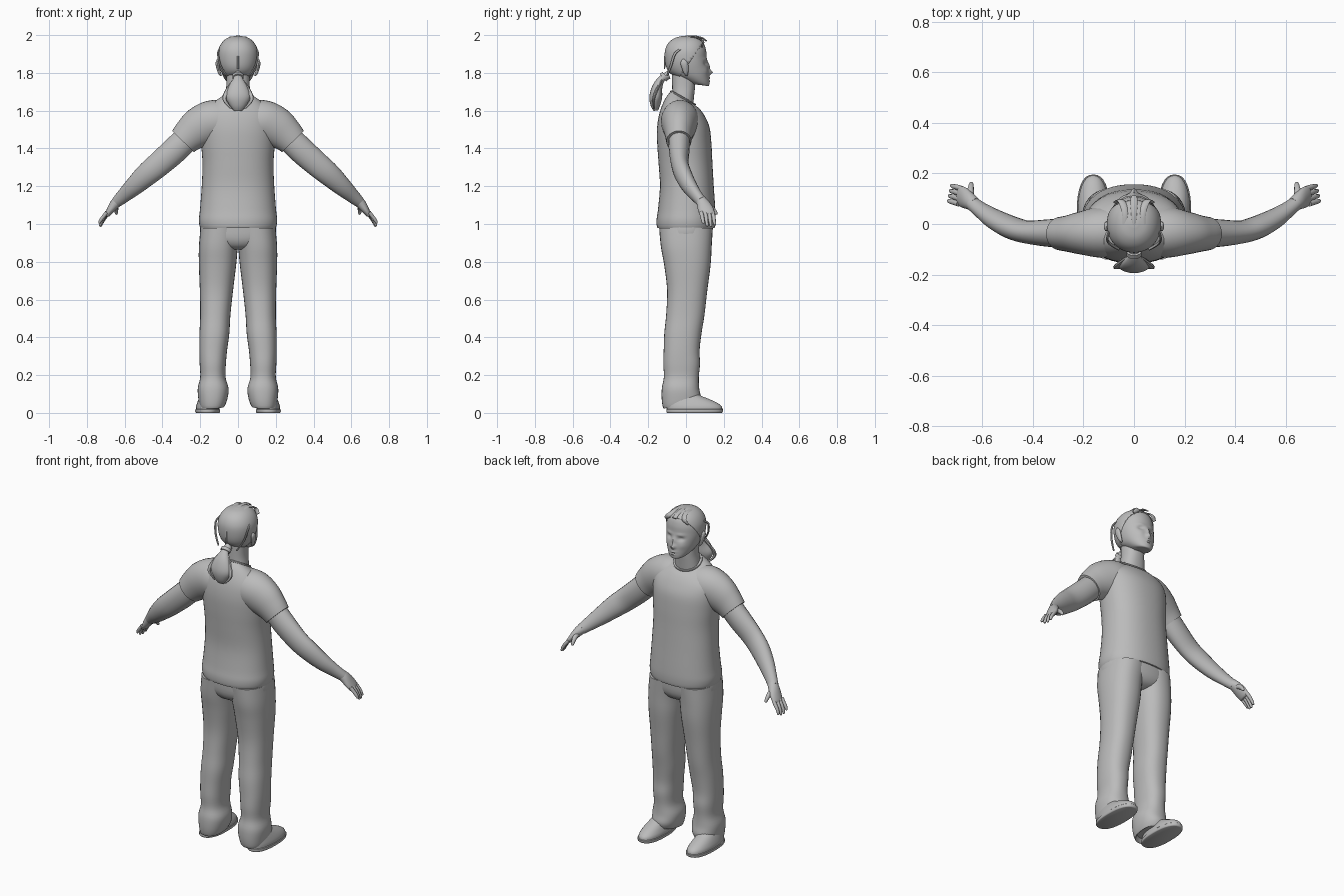
import bpy, bmesh, math
from mathutils import Vector

grey = bpy.data.materials.new("plain_grey")
grey.diffuse_color = (0.5, 0.5, 0.5, 1)


def smooth_path(rows, steps):
    """Catmull-Rom interpolation of rows of numbers."""
    out = []
    for i in range(len(rows) - 1):
        a, b = rows[max(i - 1, 0)], rows[i]
        c, d = rows[i + 1], rows[min(i + 2, len(rows) - 1)]
        for k in range(steps):
            t = k / steps
            out.append([0.5 * (2 * q + (r - p) * t + (2 * p - 5 * q + 4 * r - s) * t * t
                               + (3 * q - p - 3 * r + s) * t ** 3)
                        for p, q, r, s in zip(a, b, c, d)])
    return out + [list(rows[-1])]


def skin(name, rings, side=1):
    """Join closed rings of points into a capped surface."""
    bm = bmesh.new()
    loops = [[bm.verts.new((p[0] * side, p[1], p[2])) for p in r] for r in rings]
    n = len(loops[0])
    for a, b in zip(loops, loops[1:]):
        for i in range(n):
            j = (i + 1) % n
            bm.faces.new((a[i], a[j], b[j], b[i]))
    bm.faces.new(loops[0][::-1])
    bm.faces.new(loops[-1])
    bmesh.ops.recalc_face_normals(bm, faces=bm.faces)
    me = bpy.data.meshes.new(name)
    bm.to_mesh(me)
    bm.free()
    me.materials.append(grey)
    ob = bpy.data.objects.new(name, me)
    bpy.context.collection.objects.link(ob)
    return ob


def power(c, e):
    return math.copysign(abs(c) ** (2 / e), c)


def stack(name, rows, n=32, e=2.3, steps=4, side=1):
    """Upright loft; rows are z, x0, x1, y0, y1, front tilt."""
    rings = []
    for z, x0, x1, y0, y1, tilt in smooth_path(rows, steps):
        ring = []
        for i in range(n):
            t = math.tau * i / n
            cx, cy = power(math.cos(t), e), power(math.sin(t), e)
            ring.append(((x0 + x1) / 2 + (x1 - x0) / 2 * cx,
                         (y0 + y1) / 2 + (y1 - y0) / 2 * cy, z + tilt * cy / 2))
        rings.append(ring)
    return skin(name, rings, side)


def tube(name, rows, ref, n=20, steps=4, side=1):
    """Loft along a path; rows are x, y, z, half size along ref, half size across."""
    pts = smooth_path(rows, steps)
    rings = []
    for i, p in enumerate(pts):
        d = Vector(pts[min(i + 1, len(pts) - 1)][:3]) - Vector(pts[max(i - 1, 0)][:3])
        d.normalize()
        u = Vector(ref)
        u = (u - d * u.dot(d)).normalized()
        v = d.cross(u)
        rings.append([Vector(p[:3]) + u * p[3] * math.cos(math.tau * k / n)
                      + v * p[4] * math.sin(math.tau * k / n) for k in range(n)])
    return skin(name, rings, side)


# Shirt body, with a loose hem and sloping collar
stack("shirt_body", [
    (0.985, -.185, .185, -.135, .135, 0), (0.98, -.2, .2, -.152, .152, 0),
    (1.02, -.207, .207, -.156, .157, 0), (1.08, -.201, .201, -.148, .155, 0),
    (1.2, -.192, .192, -.138, .147, 0), (1.32, -.188, .188, -.145, .14, 0),
    (1.42, -.195, .195, -.152, .135, 0), (1.51, -.2, .2, -.153, .125, 0),
    (1.58, -.19, .19, -.14, .1, -.02), (1.635, -.135, .135, -.112, .072, -.05),
    (1.662, -.088, .088, -.085, .05, -.07), (1.667, -.076, .076, -.076, .044, -.07)],
    n=48, e=2.25)

# Collar band
collar = [(.08 * math.cos(t), -.016 + .062 * math.sin(t), 1.667 - .035 * math.sin(t),
           .006, .007) for t in [math.tau * i / 24 for i in range(25)]]
tube("collar", collar, (0, 0, 1), n=8, steps=1)

# Neck
stack("neck", [(1.6, -.08, .08, -.085, .035, 0), (1.68, -.068, .068, -.074, .043, 0),
               (1.73, -.062, .062, -.073, .048, 0), (1.81, -.062, .062, -.075, .05, 0)])

# Head, with face features pushed in and out of the front
head_rows = [(1.738, -.03, .03, .01, .1, -.01), (1.752, -.055, .055, -.035, .121, -.04),
             (1.785, -.08, .08, -.08, .123, -.03), (1.83, -.096, .096, -.1, .118, 0),
             (1.875, -.103, .103, -.108, .11, 0), (1.92, -.1, .1, -.106, .106, 0),
             (1.957, -.082, .082, -.088, .093, 0), (1.981, -.053, .053, -.055, .065, 0),
             (1.991, -.015, .015, -.012, .02, 0)]
head = stack("head", head_rows, n=72, e=2.1, steps=7)
bumps = [(0, 1.803, .013, .012, .021), (0, 1.835, .01, .022, .009),
         (.038, 1.85, .017, .011, -.011), (-.038, 1.85, .017, .011, -.011),
         (.036, 1.873, .022, .007, .004), (-.036, 1.873, .022, .007, .004),
         (0, 1.772, .02, .006, .007), (0, 1.757, .017, .005, .005),
         (0, 1.765, .017, .003, -.004), (.05, 1.81, .02, .018, .004),
         (-.05, 1.81, .02, .018, .004)]
for v in head.data.vertices:
    if v.co.y > .03:
        x, z = v.co.x, v.co.z
        v.co.y += sum(d * math.exp(-((x - bx) / sx) ** 2 - ((z - bz) / sz) ** 2)
                      for bx, bz, sx, sz, d in bumps)

# Hair cap, trimmed along a sloping hairline
hair = stack("hair", head_rows, n=48, e=2.1, steps=5)
bm = bmesh.new()
bm.from_mesh(hair.data)
for v in bm.verts:
    v.co = Vector((0, 0, 1.87)) + (v.co - Vector((0, 0, 1.87))) * 1.04
bmesh.ops.bisect_plane(bm, geom=bm.verts[:] + bm.edges[:] + bm.faces[:],
                       plane_co=(0, -.03, 1.785), plane_no=(0, -1.45, 1), clear_inner=True)
bm.to_mesh(hair.data)
bm.free()
sol = hair.modifiers.new("thickness", 'SOLIDIFY')
sol.thickness = .008

# Swept strands over the crown and sides
tube("crown_strand", [(0, .11, 1.968, .012, .004), (0, .08, 1.986, .014, .005),
                      (0, .02, 1.995, .01, .004), (0, -.06, 1.975, .006, .004),
                      (0, -.107, 1.91, .005, .004), (0, -.113, 1.82, .004, .003)],
     (1, 0, 0), n=8)
for s in (1, -1):
    tube("front_lock", [(.075, .085, 1.94, .01, .004), (.05, .09, 1.968, .014, .005),
                        (.035, .04, 1.99, .012, .004), (.04, -.03, 1.983, .008, .003)],
         (1, 0, 0), n=8, side=s)
    tube("side_lock", [(.099, -.03, 1.925, .005, .004), (.106, -.06, 1.9, .007, .005),
                       (.093, -.08, 1.84, .007, .005), (.06, -.1, 1.785, .005, .004)],
         (0, 1, 0), n=8, side=s)
    # Ear
    tube("ear", [(.088, .004, 1.785, .004, .004), (.098, .0, 1.8, .012, .008),
                 (.107, -.006, 1.835, .019, .01), (.11, -.012, 1.858, .017, .008),
                 (.106, -.012, 1.872, .005, .004)], (0, 1, 0), n=14, side=s)

# Ponytail with loose ends and a tie
tube("ponytail", [(0, -.09, 1.79, .022, .022), (0, -.125, 1.772, .024, .018),
                  (0, -.15, 1.73, .048, .026), (0, -.16, 1.675, .066, .034),
                  (0, -.162, 1.63, .045, .026), (0, -.16, 1.6, .022, .012)], (1, 0, 0))
tube("hair_tie", [(0, -.108, 1.786, .03, .026), (0, -.122, 1.774, .03, .026)], (1, 0, 0), n=16)
for s in (1, -1):
    tube("tail_strand", [(.02, -.13, 1.76, .01, .006), (.052, -.155, 1.71, .014, .008),
                         (.072, -.172, 1.66, .01, .007), (.035, -.17, 1.61, .004, .003)],
         (1, 0, 0), n=8, side=s)

# Arms, sleeves and hands
for s in (1, -1):
    tube("sleeve", [(.08, -.03, 1.545, .1, .11), (.14, -.033, 1.54, .1, .114),
                    (.205, -.036, 1.51, .086, .108), (.255, -.038, 1.472, .073, .092),
                    (.291, -.038, 1.437, .066, .08), (.288, -.038, 1.441, .055, .068)][:5],
         (0, 1, 0), n=32, side=s)
    tube("arm", [(.25, -.035, 1.475, .058, .068), (.33, -.036, 1.395, .055, .07),
                 (.42, -.032, 1.315, .046, .066), (.485, -.014, 1.26, .045, .061),
                 (.55, .018, 1.2, .04, .05), (.605, .055, 1.15, .031, .038),
                 (.64, .082, 1.118, .028, .03)], (0, 1, 0), side=s)
    tube("palm", [(.63, .077, 1.128, .027, .029), (.65, .09, 1.108, .034, .027),
                  (.672, .104, 1.078, .041, .021), (.69, .114, 1.052, .038, .015),
                  (.694, .116, 1.045, .03, .008)], (0, 1, 0), side=s)
    for k, drop in enumerate((0, -.008, -.006, .008)):
        y = .146 - .02 * k
        dx = .004 * k
        tube("finger", [(.682 + dx, y - .006, 1.062, .011, .011),
                        (.701 + dx, y, 1.038, .0105, .01),
                        (.715 + dx, y + .003, 1.016 + drop / 2, .009, .009),
                        (.722 + dx, y + .006, .998 + drop, .007, .006),
                        (.723 + dx, y + .006, .994 + drop, .003, .003)],
             (0, 1, 0), n=10, steps=3, side=s)
    tube("thumb", [(.645, .095, 1.105, .014, .015), (.647, .127, 1.09, .014, .014),
                   (.645, .148, 1.073, .011, .011), (.644, .16, 1.056, .008, .008),
                   (.644, .163, 1.05, .003, .003)], (1, 0, 0), n=10, side=s)

# Trousers: hips and two legs with rumpled cuffs
stack("trouser_hips", [(.865, -.06, .06, -.085, .075, 0), (.885, -.13, .13, -.118, .115, 0),
                       (.93, -.198, .198, -.138, .138, 0),
                       (1.02, -.196, .196, -.142, .143, 0)], e=2.4)
for s in (1, -1):
    stack("trouser_leg", [
        (.045, .075, .198, -.1, .055, 0), (.038, .07, .203, -.118, .068, .03),
        (.075, .056, .21, -.128, .078, .02), (.13, .05, .213, -.128, .07, 0),
        (.19, .066, .2, -.117, .068, 0), (.26, .064, .203, -.12, .074, 0),
        (.33, .058, .205, -.118, .072, 0), (.42, .046, .204, -.115, .082, 0),
        (.52, .04, .2, -.105, .098, 0), (.65, .026, .202, -.1, .113, 0),
        (.78, .01, .207, -.115, .13, 0), (.88, .0, .207, -.133, .136, 0),
        (.98, -.02, .198, -.142, .142, 0)], e=2.3, side=s)
    # Shoe with a flat sole
    stack("shoe_sole", [(0, .1, .222, -.1, .188, 0), (.004, .096, .226, -.104, .194, 0),
                        (.018, .096, .226, -.104, .196, 0),
                        (.02, .1, .222, -.1, .192, 0)], e=2.4, steps=2, side=s)
    stack("shoe_upper", [(.015, .099, .223, -.102, .193, 0), (.035, .1, .222, -.102, .188, 0),
                         (.055, .106, .216, -.1, .162, 0), (.075, .112, .208, -.098, .118, 0),
                         (.095, .116, .2, -.095, .07, 0),
                         (.12, .118, .195, -.09, .045, 0)], e=2.2, side=s)

# Smooth shading with crisp edges
for ob in bpy.context.scene.objects:
    ob.select_set(True)
bpy.context.view_layer.objects.active = head
bpy.ops.object.shade_smooth_by_angle(angle=math.radians(40))
